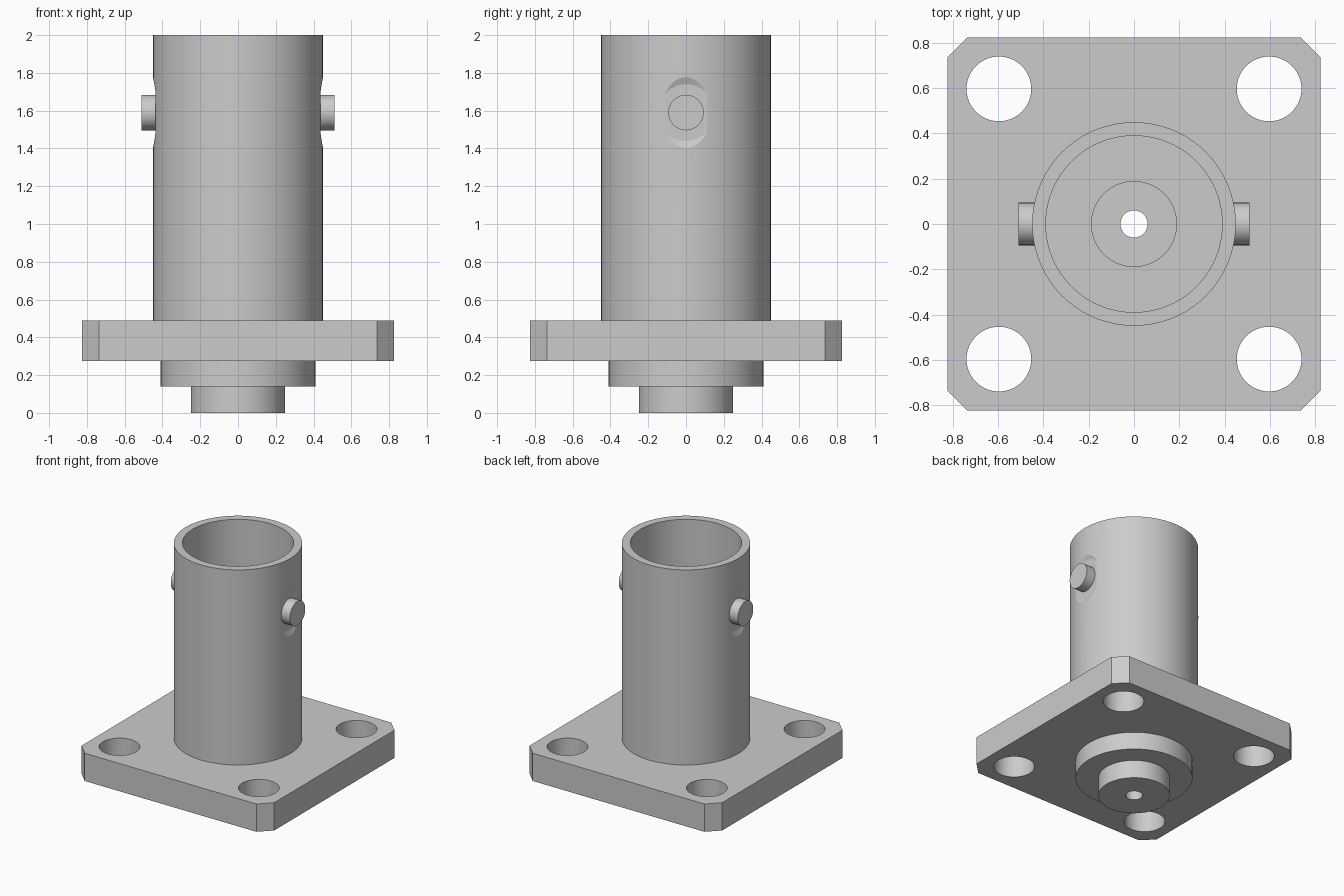
import bpy, bmesh, math
from mathutils import Matrix, Vector

cube = bpy.data.objects.get("Cube")
if cube:
    bpy.data.objects.remove(cube, do_unlink=True)

metal = bpy.data.materials.new("light_grey_metal")
metal.use_nodes = True
grey = (0.6, 0.6, 0.6, 1)
metal.diffuse_color = grey
metal.node_tree.nodes["Principled BSDF"].inputs["Base Color"].default_value = grey


def make_object(name, bm):
    bmesh.ops.recalc_face_normals(bm, faces=bm.faces)
    mesh = bpy.data.meshes.new(name)
    bm.to_mesh(mesh)
    bm.free()
    mesh.materials.append(metal)
    obj = bpy.data.objects.new(name, mesh)
    bpy.context.collection.objects.link(obj)
    return obj


def lathe(name, profile, steps=96):
    """Spin a closed (radius, height) outline around the z axis."""
    bm = bmesh.new()
    verts = [bm.verts.new((r, 0, z)) for r, z in profile]
    edges = [bm.edges.new((v, verts[i - 1])) for i, v in enumerate(verts)]
    bmesh.ops.spin(bm, geom=verts + edges, cent=(0, 0, 0), axis=(0, 0, 1),
                   angle=math.tau, steps=steps, use_merge=True)
    bmesh.ops.remove_doubles(bm, verts=bm.verts, dist=1e-5)
    return make_object(name, bm)


def rod(name, start, end, r1, r2, segments=64):
    """Cylinder or cone frustum between two points."""
    a, b = Vector(start), Vector(end)
    turn = (b - a).to_track_quat('Z', 'Y').to_matrix().to_4x4()
    bm = bmesh.new()
    bmesh.ops.create_cone(bm, cap_ends=True, segments=segments, radius1=r1, radius2=r2,
                          depth=(b - a).length,
                          matrix=Matrix.Translation((a + b) / 2) @ turn)
    return make_object(name, bm)


def combine(obj, other, operation):
    """Apply a boolean and discard the second object."""
    mod = obj.modifiers.new(operation.lower(), 'BOOLEAN')
    mod.operation, mod.solver, mod.object = operation, 'EXACT', other
    bpy.context.view_layer.objects.active = obj
    bpy.ops.object.modifier_apply(modifier=mod.name)
    bpy.data.objects.remove(other, do_unlink=True)


# Square flange with clipped corners
half, clip, bottom, top = 0.825, 0.09, 0.275, 0.49
corner = half - clip
outline = []
for sx, sy in ((1, 1), (-1, 1), (-1, -1), (1, -1)):
    pair = [(sx * half, sy * corner), (sx * corner, sy * half)]
    outline += pair if sx == sy else pair[::-1]
bm = bmesh.new()
base = bm.faces.new([bm.verts.new((x, y, bottom)) for x, y in outline])
raised = bmesh.ops.extrude_face_region(bm, geom=[base], use_keep_orig=True)
bmesh.ops.translate(bm, vec=(0, 0, top - bottom),
                    verts=[g for g in raised["geom"] if isinstance(g, bmesh.types.BMVert)])
flange = make_object("flange_and_barrel", bm)

# Four mounting holes and the central clearance
holes = [(x, y, 0.143) for x in (-0.597, 0.597) for y in (-0.597, 0.597)]
for x, y, r in holes + [(0, 0, 0.3)]:
    combine(flange, rod("hole_cutter", (x, y, 0), (x, y, 1), r, r), 'DIFFERENCE')

# Stepped barrel with a deep bore and a hollow core post
barrel = lathe("barrel", [
    (0.06, 0), (0.25, 0), (0.25, 0.14), (0.41, 0.14), (0.41, 0.38), (0.45, 0.38),
    (0.45, 2), (0.39, 2), (0.39, 1.1), (0.19, 1.1), (0.19, 1.5), (0.06, 1.5)])
combine(flange, barrel, 'UNION')

# Shallow spot faces with a locking pin on each side
pin_z = 1.59
for side, label in ((1, "left"), (-1, "right")):
    combine(flange, rod("spot_cutter", (side * 0.436, 0, pin_z), (side * 0.466, 0, pin_z),
                        0.15, 0.23), 'DIFFERENCE')
    rod(label + "_locking_pin", (side * 0.42, 0, pin_z), (side * 0.51, 0, pin_z),
        0.094, 0.094, 48)

# Smooth round walls, crisp edges
bpy.ops.object.select_all(action='DESELECT')
for obj in bpy.context.collection.objects:
    if obj.type == 'MESH' and metal.name in obj.data.materials:
        obj.select_set(True)
bpy.context.view_layer.objects.active = flange
bpy.ops.object.shade_smooth_by_angle(angle=math.radians(10))
